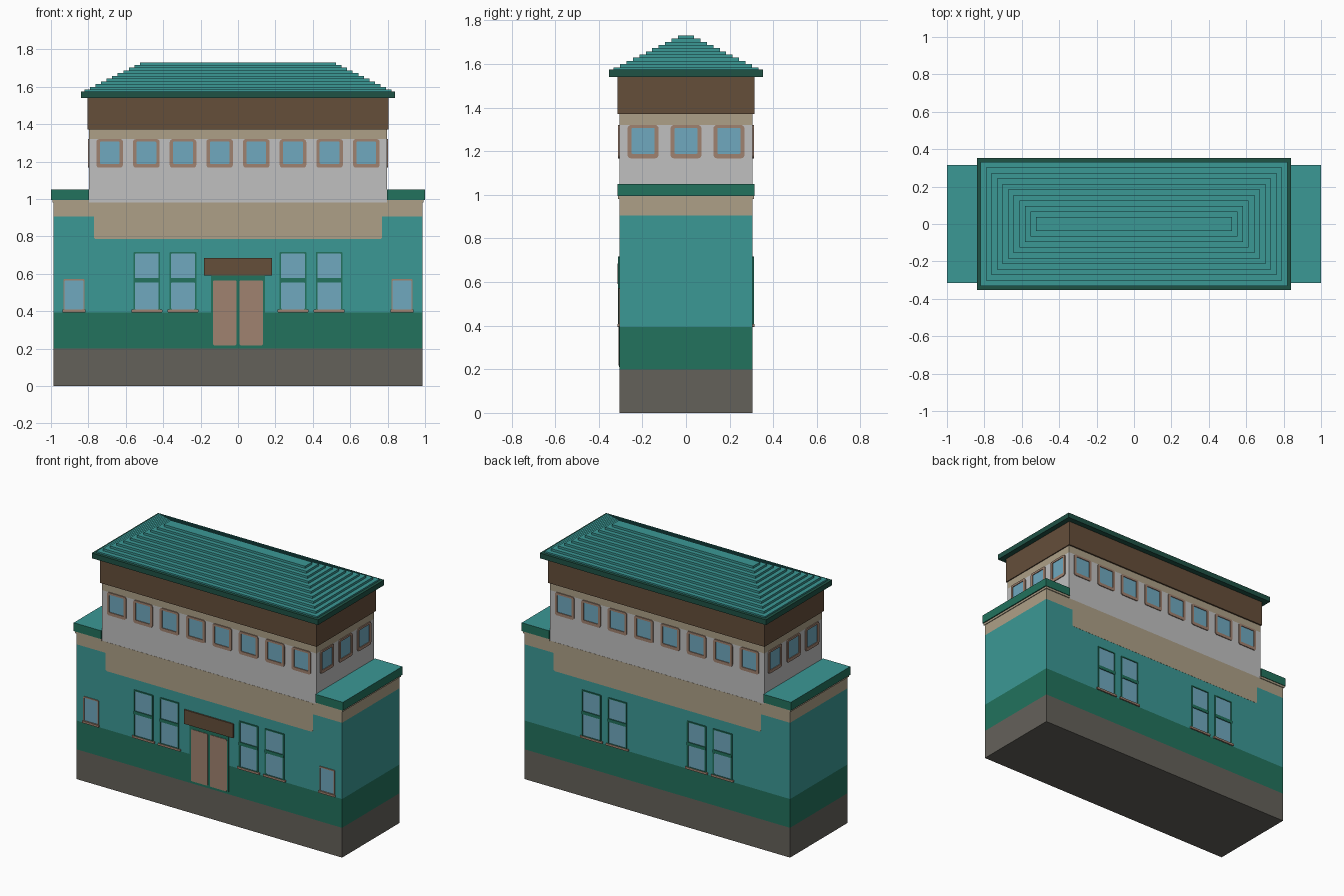
import bpy, bmesh, math
from mathutils import Matrix, Vector

if "Cube" in bpy.data.objects:
    bpy.data.objects.remove(bpy.data.objects["Cube"], do_unlink=True)


def material(name, hex_code):
    def linear(v):
        return v / 12.92 if v < 0.04045 else ((v + 0.055) / 1.055) ** 2.4
    col = [linear(int(hex_code[i:i + 2], 16) / 255) for i in (0, 2, 4)] + [1]
    m = bpy.data.materials.new(name)
    m.use_nodes = True
    m.diffuse_color = col
    m.node_tree.nodes["Principled BSDF"].inputs["Base Color"].default_value = col
    return m


STONE = material("foundation grey", "64615A")
GREEN = material("deep green", "22725D")
TEAL = material("teal", "3B9895")
TAN = material("tan", "AEA087")
WHITE = material("pale grey", "C0C0C0")
BROWN = material("dark brown", "654E3A")
TRIM = material("clay brown", "A08270")
GLASS = material("window blue", "70A9BF")
EAVE = material("dark eave green", "1F5245")

HX, HY = 0.987, 0.305        # lower storey half sizes
UX, UY = 0.797, 0.305        # upper storey half sizes


def finish(name, bm, mats):
    bmesh.ops.recalc_face_normals(bm, faces=bm.faces)
    mesh = bpy.data.meshes.new(name)
    bm.to_mesh(mesh)
    bm.free()
    for m in mats:
        mesh.materials.append(m)
    ob = bpy.data.objects.new(name, mesh)
    bpy.context.collection.objects.link(ob)
    return ob


def box(name, hx, hy, z0, z1, mat, x=0, y=0, top=None):
    bm = bmesh.new()
    bmesh.ops.create_cube(bm, size=1, matrix=Matrix.Translation((x, y, (z0 + z1) / 2))
                          @ Matrix.Diagonal((2 * hx, 2 * hy, z1 - z0, 1)))
    if top:
        for f in bm.faces:
            f.material_index = int(f.normal.z > 0.5)
    return finish(name, bm, [mat, top] if top else [mat])


def rounded(w, h, r):
    """Rectangle outline with rounded corners, centred on the origin."""
    pts = []
    for k, (sx, sy) in enumerate([(1, 1), (-1, 1), (-1, -1), (1, -1)]):
        for s in range(4):
            a = math.pi / 2 * (k + s / 3)
            pts.append((sx * (w / 2 - r) + r * math.cos(a),
                        sy * (h / 2 - r) + r * math.sin(a)))
    return pts


def wall(turn, dist):
    """Matrix of a wall plane: local x along the wall, y up, z outward."""
    return (Matrix.Rotation(turn, 4, 'Z') @ Matrix.Translation((0, -dist, 0))
            @ Matrix.Rotation(math.pi / 2, 4, 'X'))


def plate(name, plane, u, z0, z1, w, depth, mat, r=0.006, hole=None):
    """Thin rounded plate on a wall; hole = (width, z0, z1) makes it a frame."""
    bm = bmesh.new()

    def loop(width, a, b, rad, d):
        return [bm.verts.new(plane @ Vector((u + px, (a + b) / 2 + py, d)))
                for px, py in rounded(width, b - a, rad)]

    def skin(a, b):
        n = len(a)
        for i in range(n):
            bm.faces.new((a[i], a[(i + 1) % n], b[(i + 1) % n], b[i]))

    back, front = loop(w, z0, z1, r, -0.002), loop(w, z0, z1, r, depth)
    skin(back, front)
    if hole:
        hb, hf = loop(*hole, 0.004, -0.002), loop(*hole, 0.004, depth)
        skin(hb, hf)
        skin(front, hf)
        skin(back, hb)
    else:
        bm.faces.new(front)
        bm.faces.new(back)
    return finish(name, bm, [mat])


def upper_window(plane, u):
    plate("upper_window_frame", plane, u, 1.167, 1.32, 0.142, 0.006, TRIM, 0.015,
          (0.106, 1.188, 1.306))
    plate("upper_window_glass", plane, u, 1.183, 1.311, 0.114, 0.001, GLASS)


def sill(plane, u, w, mat):
    plate("window_sill", plane, u, 0.394, 0.408, w, 0.009, mat, 0.002)


def tall_window(plane, u):
    for z0, z1 in ((0.404, 0.562), (0.565, 0.716)):
        plate("tall_window_frame", plane, u, z0, z1, 0.142, 0.006, GREEN, 0.004,
              (0.126, z0 + 0.006, z1 - 0.008))
        plate("tall_window_glass", plane, u, z0 + 0.003, z1 - 0.004, 0.13, 0.001, GLASS)
    plate("tall_window_rail", plane, u, 0.555, 0.576, 0.142, 0.007, GREEN, 0.003)
    sill(plane, u, 0.165, TRIM)


# Lower storey, stacked in colour bands
box("foundation", HX, HY, 0, 0.2, STONE)
box("dado", HX, HY, 0.2, 0.393, GREEN)
box("lower_wall", HX, HY, 0.393, 0.905, TEAL)
box("lower_cornice", HX, HY, 0.905, 0.98, TAN)

# Upper storey
box("upper_wall", UX, UY, 0.98, 1.32, WHITE)
box("upper_band", UX, UY, 1.32, 1.37, TAN)
box("fascia", 0.804, 0.315, 1.37, 1.54, BROWN)

# Flat roofs of the side wings
for s in (-1, 1):
    cx = s * (UX + 1) / 2
    box("wing_trim", 0.098, 0.311, 0.98, 0.996, TAN, x=cx - s * 0.004)
    box("wing_roof", (1 - UX) / 2, 0.315, 0.994, 1.05, GREEN, x=cx, top=TEAL)

# Stepped hip roof on its eave
box("eave", 0.84, 0.352, 1.54, 1.575, EAVE)
STEPS = 11
for i in range(STEPS):
    inset = 0.0295 * i
    z = 1.57 + 0.0146 * i
    box("roof_step", 0.82 - inset, 0.332 - inset, z, z + 0.0146, TEAL)

# Details shared by the front and back walls
for turn in (0, math.pi):
    low, up = wall(turn, HY), wall(turn, UY)
    plate("tan_panel", low, 0, 0.785, 0.98, 1.54, 0.001, TAN, 0.012)
    for i in range(8):
        upper_window(up, (i - 3.5) * 0.196)
    for u in (-0.487, -0.294, 0.294, 0.487):
        tall_window(low, u)

# Windows on the ends of the upper storey
for turn in (-math.pi / 2, math.pi / 2):
    for u in (-0.197, 0, 0.197):
        upper_window(wall(turn, UX), u)

# Entrance and small windows on the front only
front = wall(0, HY)
plate("door_surround", front, 0, 0.21, 0.59, 0.29, 0.002, GREEN)
for s in (-1, 1):
    plate("door", front, s * 0.071, 0.217, 0.565, 0.125, 0.005, TRIM, 0.008)
    plate("small_window_frame", front, s * 0.877, 0.404, 0.572, 0.112, 0.005, TRIM, 0.005,
          (0.1, 0.41, 0.564))
    plate("small_window_glass", front, s * 0.877, 0.407, 0.568, 0.106, 0.001, GLASS)
    sill(front, s * 0.877, 0.124, TRIM)
plate("entrance_board", front, 0, 0.59, 0.685, 0.364, 0.0095, BROWN, 0.002)
